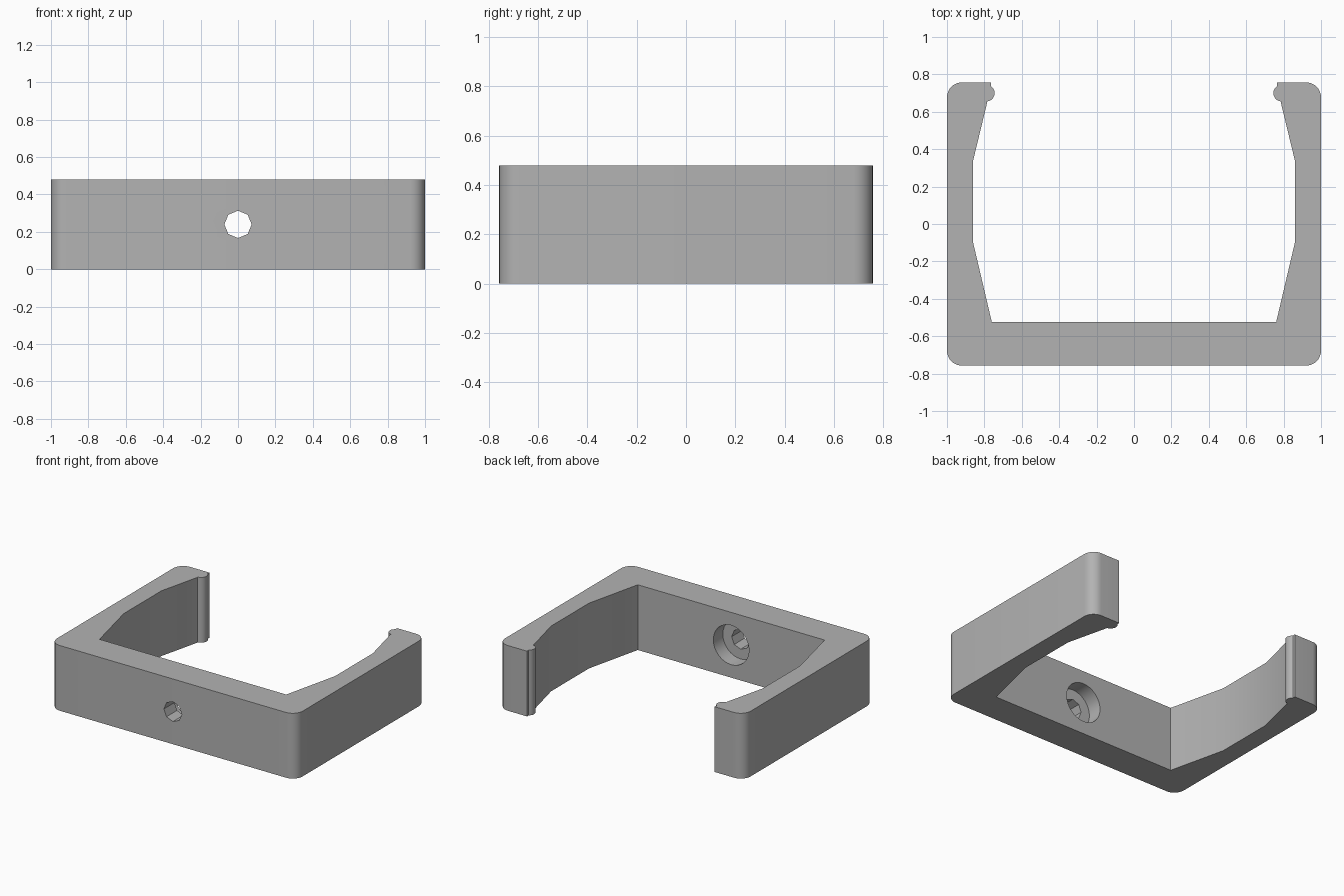
import bpy
import bmesh
from math import cos, sin, radians
from mathutils import Matrix, Vector

HEIGHT = 0.48
HALF_DEPTH = 0.757
CORNER = 0.08

default = bpy.data.objects.get("Cube")
if default:
    bpy.data.objects.remove(default, do_unlink=True)

grey = bpy.data.materials.new("mid_grey")
grey.use_nodes = True
colour = (0.45, 0.45, 0.45, 1)
grey.diffuse_color = colour
grey.node_tree.nodes["Principled BSDF"].inputs["Base Color"].default_value = colour


def arc(cx, cy, r, start, end, steps=8):
    angles = [radians(start + (end - start) * i / steps) for i in range(steps + 1)]
    return [(cx + r * cos(a), cy + r * sin(a)) for a in angles]


def add_object(name, bm):
    mesh = bpy.data.meshes.new(name)
    bmesh.ops.recalc_face_normals(bm, faces=bm.faces)
    bm.to_mesh(mesh)
    bm.free()
    obj = bpy.data.objects.new(name, mesh)
    bpy.context.collection.objects.link(obj)
    return obj


def cylinder_cutter(name, radius, y0, y1, sides):
    bm = bmesh.new()
    place = Matrix.Translation((0, (y0 + y1) / 2, HEIGHT / 2)) @ Matrix.Rotation(radians(90), 4, "X")
    bmesh.ops.create_cone(bm, cap_ends=True, segments=sides, radius1=radius,
                          radius2=radius, depth=y1 - y0, matrix=place)
    obj = add_object(name, bm)
    obj.hide_render = True
    return obj


# Right half of the clip outline: outer corners, then snap lip, then bowed inner wall
c = 1 - CORNER
d = HALF_DEPTH - CORNER
half = arc(c, -d, CORNER, -90, 0) + arc(c, d, CORNER, 0, 90)
half += [(0.764, HALF_DEPTH)]
half += arc(0.79, 0.70, 0.045, 125, 270)
half += [(0.785, 0.65), (0.86, 0.34), (0.86, -0.10), (0.76, -0.525)]
outline = half + [(-x, y) for x, y in reversed(half)]

# Extruded clip body
bm = bmesh.new()
base = bm.faces.new([bm.verts.new((x, y, 0)) for x, y in outline])
top = bmesh.ops.extrude_face_region(bm, geom=[base])
bmesh.ops.translate(bm, vec=Vector((0, 0, HEIGHT)),
                    verts=[v for v in top["geom"] if isinstance(v, bmesh.types.BMVert)])
clip = add_object("clip_body", bm)
clip.data.materials.append(grey)

# Screw hole through the front wall, with a recess for the head on the inside
bpy.context.view_layer.objects.active = clip
clip.select_set(True)
cutters = [cylinder_cutter("screw_hole_cutter", 0.073, -0.9, -0.4, 8),
           cylinder_cutter("screw_head_cutter", 0.145, -0.635, -0.4, 32)]
for cutter in cutters:
    mod = clip.modifiers.new(cutter.name, "BOOLEAN")
    mod.operation = "DIFFERENCE"
    mod.solver = "EXACT"
    mod.object = cutter
    bpy.ops.object.modifier_apply(modifier=mod.name)
    bpy.data.objects.remove(cutter, do_unlink=True)

bpy.ops.object.shade_smooth_by_angle(angle=radians(30))
